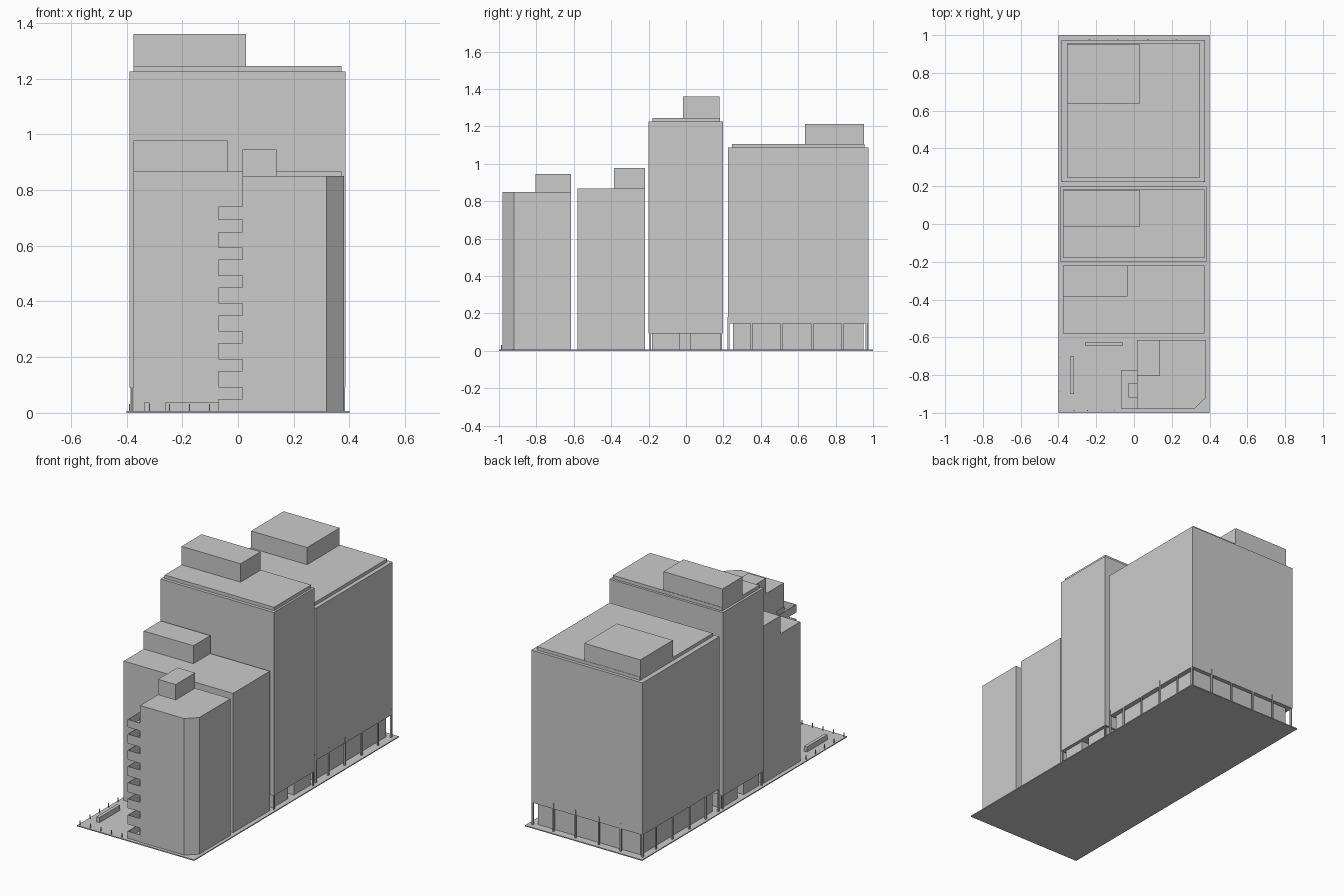
import bpy, bmesh


def prism(name, pts, z0, z1):
    """Extrude a flat outline from z0 to z1."""
    bm = bmesh.new()
    f = bm.faces.new([bm.verts.new((x, y, z0)) for x, y in pts])
    r = bmesh.ops.extrude_face_region(bm, geom=[f])
    for v in r["geom"]:
        if isinstance(v, bmesh.types.BMVert):
            v.co.z = z1
    bmesh.ops.recalc_face_normals(bm, faces=bm.faces)
    me = bpy.data.meshes.new(name)
    bm.to_mesh(me)
    bm.free()
    ob = bpy.data.objects.new(name, me)
    bpy.context.collection.objects.link(ob)
    return ob


def box(name, x0, x1, y0, y1, z0, z1):
    return prism(name, [(x0, y0), (x1, y0), (x1, y1), (x0, y1)], z0, z1)


G = 0.006  # top of the paving
box("paving", -0.4, 0.4, -1, 1, 0, G)

# Front tower with a chamfered street corner
prism("front_tower", [(0.017, -0.98), (0.318, -0.98), (0.38, -0.92),
                      (0.38, -0.615), (0.017, -0.615)], G, 0.85)
box("front_tower_plant_room", 0.017, 0.138, -0.805, -0.615, 0.85, 0.945)

# Second block
box("second_block", -0.375, 0.372, -0.58, -0.22, G, 0.867)
box("second_block_plant_room", -0.375, -0.035, -0.385, -0.22, 0.867, 0.978)

# Tall third block over a recessed ground floor
box("third_block", -0.39, 0.385, -0.2, 0.198, 0.092, 1.225)
box("third_block_roof", -0.375, 0.372, -0.18, 0.183, 1.225, 1.246)
box("third_block_plant_room", -0.375, 0.028, -0.015, 0.18, 1.246, 1.36)
box("third_block_lobby", -0.32, 0.315, -0.18, 0.185, G, 0.092)
for i, (y0, y1) in enumerate([(-0.182, -0.035), (0.025, 0.185)]):
    box(f"third_block_shop_{i}", -0.37, 0.365, y0, y1, G, 0.092)
for x in (-0.384, 0.376):
    for y in (-0.196, 0.184):
        box("third_block_column", x, x + 0.008, y, y + 0.008, G, 0.092)

# Wide rear block over a recessed, colonnaded ground floor
box("rear_block", -0.385, 0.375, 0.225, 0.975, 0.145, 1.086)
box("rear_block_roof", -0.355, 0.35, 0.245, 0.955, 1.086, 1.106)
box("rear_block_plant_room", -0.355, 0.028, 0.635, 0.953, 1.106, 1.212)
box("rear_block_shops", -0.355, 0.345, 0.25, 0.95, G, 0.145)
for x in (-0.385, 0.367):
    for y in (0.227, 0.35, 0.51, 0.675, 0.835, 0.965):
        box("rear_side_column", x, x + 0.009, y - 0.004, y + 0.006, G, 0.18)
for x in (-0.24, -0.09, 0.07, 0.22):
    box("rear_back_column", x, x + 0.009, 0.967, 0.977, G, 0.18)

# Open stair landings beside the front tower, one tray per floor
T = 0.003
for i in range(8):
    z = G if i == 0 else 0.1 * i - 0.008
    top = 0.1 * i + 0.05 if i < 7 else 0.74
    box(f"landing_floor_front_{i}", -0.07, 0.017, -0.975, -0.915, z, z + T)
    box(f"landing_floor_left_{i}", -0.07, -0.03, -0.915, -0.775, z, z + T)
    box(f"landing_floor_back_{i}", -0.03, 0.017, -0.845, -0.775, z, z + T)
    box(f"landing_front_wall_{i}", -0.07, 0.017, -0.978, -0.975, z, top)
    box(f"landing_left_wall_{i}", -0.07, -0.067, -0.975, -0.775, z, top)
    box(f"landing_back_wall_{i}", -0.07, 0.017, -0.775, -0.772, z, top)
    box(f"landing_inner_wall_{i}", -0.031, -0.028, -0.915, -0.845, z, top)

# Plaza planters
box("planter_left", -0.337, -0.317, -0.9, -0.7, G, 0.038)
box("planter_back", -0.26, -0.06, -0.645, -0.625, G, 0.038)

# Bollards along the plaza edges
B = 0.002
for i in range(5):
    x, y = -0.39 + 0.072 * i, -0.985 + 0.09 * (i + 0.1)
    box(f"bollard_front_{i}", x - B, x + B, -0.987 - B, -0.987 + B, G, 0.032)
    if i:
        box(f"bollard_left_{i}", -0.39 - B, -0.39 + B, y - B, y + B, G, 0.032)
